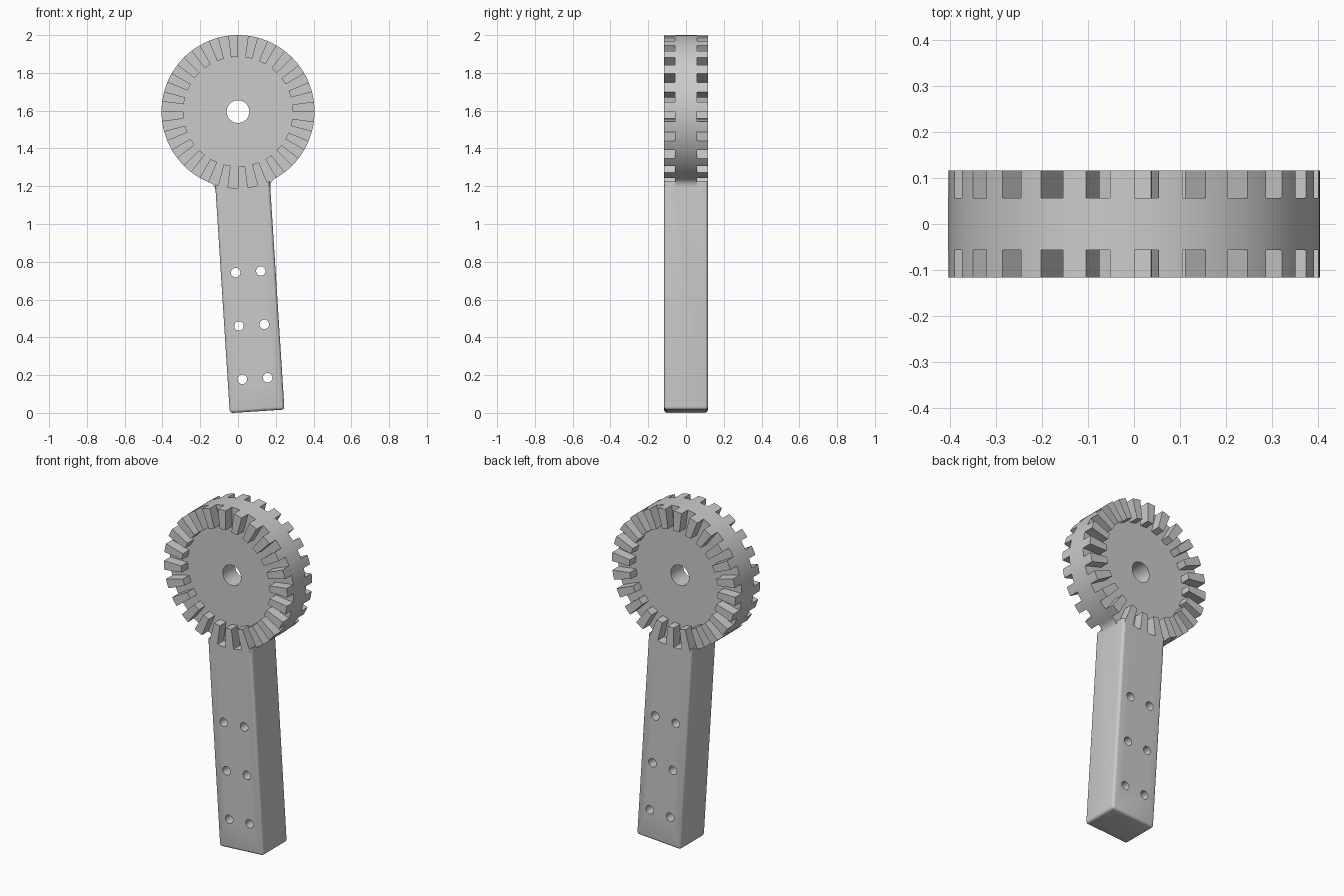
import bpy, bmesh
from math import sin, cos, pi, radians, atan2, hypot

if "Cube" in bpy.data.objects:
    bpy.data.objects.remove(bpy.data.objects["Cube"])

R, R_IN = 0.405, 0.29          # head outer radius, tooth inner radius
HY, CY = 0.116, 0.057          # half thickness: full / recessed core
HW, LEN = 0.145, 1.59          # handle half width, reach below head centre
TEETH, FILLET = 24, 0.05


def prism(bm, pts, y0, y1):
    """Extrude an xz outline between two y planes."""
    a = [bm.verts.new((x, y0, z)) for x, z in pts]
    b = [bm.verts.new((x, y1, z)) for x, z in pts]
    n = len(pts)
    bm.faces.new(a)
    bm.faces.new(b[::-1])
    for i in range(n):
        j = (i + 1) % n
        bm.faces.new((a[j], a[i], b[i], b[j]))


def arc(cx, cz, r, a0, a1, n):
    return [(cx + r * cos(a0 + (a1 - a0) * i / n), cz + r * sin(a0 + (a1 - a0) * i / n))
            for i in range(n + 1)]


def circle(cx, cz, r, n):
    return arc(cx, cz, r, 0, 2 * pi, n)[:-1]


def make(name, bm):
    bmesh.ops.recalc_face_normals(bm, faces=bm.faces)
    me = bpy.data.meshes.new(name)
    bm.to_mesh(me)
    bm.free()
    ob = bpy.data.objects.new(name, me)
    bpy.context.collection.objects.link(ob)
    return ob


def boolean(ob, other, op):
    m = ob.modifiers.new(op, 'BOOLEAN')
    m.operation, m.object, m.solver = op, other, 'EXACT'
    bpy.context.view_layer.objects.active = ob
    bpy.ops.object.modifier_apply(modifier=m.name)
    bpy.data.objects.remove(other)


# Handle: rounded bar, top scooped out to the head radius
bm = bmesh.new()
prism(bm, [(-HW, -LEN), (HW, -LEN), (HW, -0.3), (-HW, -0.3)], -HY, HY)
bmesh.ops.bevel(bm, geom=bm.edges[:], offset=0.016, segments=4, profile=0.5, affect='EDGES')
lever = make("toothed_lever", bm)
bm = bmesh.new()
prism(bm, circle(0, 0, R, 128), -0.3, 0.3)
boolean(lever, make("scoop_cutter", bm), 'DIFFERENCE')

# Head core: disc with filleted neck running down into the handle
fx = HW + FILLET
fz = -((R + FILLET) ** 2 - fx ** 2) ** 0.5
t = atan2(fz, fx)
right_fillet = arc(fx, fz, FILLET, pi, t + pi, 8) if t + pi < pi else []
left_fillet = [(-x, z) for x, z in right_fillet[::-1]]
rim = arc(0, 0, R, t, pi - t, 112)[1:-1]
neck = [(-HW + 0.03, fz - 0.05), (HW - 0.03, fz - 0.05)]
bm = bmesh.new()
prism(bm, neck + right_fillet + rim + left_fillet, -CY, CY)
boolean(lever, make("head_core", bm), 'UNION')

# Face teeth on both sides, the lowest ones merging into the handle
bm = bmesh.new()
half = pi / TEETH / 2
for k in range(TEETH):
    a = -pi / 2 + 2 * pi * k / TEETH
    outer = R + 0.02 if k in (0, 1, TEETH - 1) else R
    pts = arc(0, 0, outer, a - half, a + half, 3)
    pts += [(R_IN * cos(a + half), R_IN * sin(a + half)),
            (R_IN * cos(a - half), R_IN * sin(a - half))]
    prism(bm, pts, CY - 0.01, HY)
    prism(bm, pts, -HY, -CY + 0.01)
boolean(lever, make("teeth", bm), 'UNION')

# Pivot hole and six bolt holes
bm = bmesh.new()
prism(bm, circle(0, 0, 0.06, 48), -0.3, 0.3)
for s in (0.85, 1.133, 1.416):
    for x in (-0.067, 0.067):
        prism(bm, circle(x, -s, 0.025, 32), -0.3, 0.3)
boolean(lever, make("hole_cutter", bm), 'DIFFERENCE')

# Tilt and place
lever.rotation_euler = (0, radians(-3.65), 0)
lever.location = (0, 0, 2 - R)
bpy.ops.object.select_all(action='DESELECT')
lever.select_set(True)
bpy.context.view_layer.objects.active = lever
bpy.ops.object.shade_smooth_by_angle(angle=radians(30))
